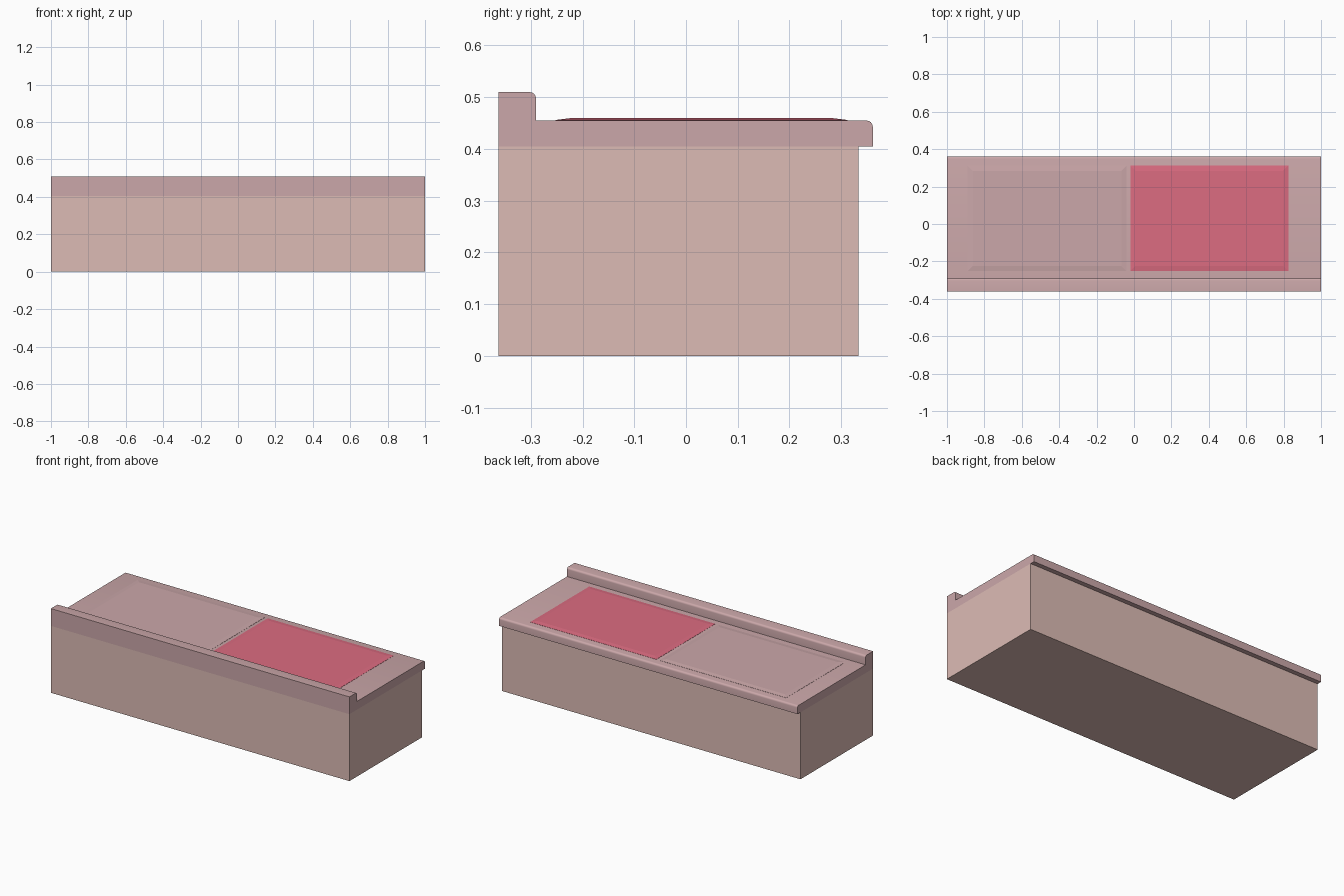
import bpy, bmesh, math

if "Cube" in bpy.data.objects:
    bpy.data.objects.remove(bpy.data.objects["Cube"])


def material(name, rgb):
    m = bpy.data.materials.new(name)
    m.diffuse_color = (*rgb, 1)
    m.use_nodes = True
    m.node_tree.nodes["Principled BSDF"].inputs["Base Color"].default_value = m.diffuse_color
    return m


def finish(bm, name, mat, smooth=False):
    bmesh.ops.recalc_face_normals(bm, faces=bm.faces)
    me = bpy.data.meshes.new(name)
    bm.to_mesh(me)
    bm.free()
    ob = bpy.data.objects.new(name, me)
    bpy.context.collection.objects.link(ob)
    me.materials.append(mat)
    if smooth:
        bpy.ops.object.select_all(action='DESELECT')
        ob.select_set(True)
        bpy.context.view_layer.objects.active = ob
        bpy.ops.object.shade_smooth_by_angle(angle=math.radians(35))
    return ob


def extrude_x(name, profile, mat, smooth=False):
    """Extrude a closed (y, z) profile from x = -1 to x = 1."""
    bm = bmesh.new()
    face = bm.faces.new([bm.verts.new((-1, y, z)) for y, z in profile])
    ext = bmesh.ops.extrude_face_region(bm, geom=[face], use_keep_orig=True)
    for v in ext['geom']:
        if isinstance(v, bmesh.types.BMVert):
            v.co.x = 1
    return finish(bm, name, mat, smooth)


def corner(y, z, r, steps=4):
    """Rounded upper +y corner, listed from the side to the top."""
    arc = [math.pi / 2 * i / steps for i in range(steps + 1)]
    return [(y - r + r * math.cos(a), z - r + r * math.sin(a)) for a in arc]


def raised_panel(name, x0, x1, mat):
    """Shallow panel with sloping borders, sitting on the worktop."""
    y0, y1, inset = -0.252, 0.312, 0.028
    bm = bmesh.new()
    rings = []
    for z, d in ((0.4545, 0), (0.456, 0), (0.4595, inset)):
        rings.append([bm.verts.new(p) for p in (
            (x0 + d, y0 + d, z), (x1 - d, y0 + d, z),
            (x1 - d, y1 - d, z), (x0 + d, y1 - d, z))])
    for a, b in zip(rings, rings[1:]):
        for i in range(4):
            j = (i + 1) % 4
            bm.faces.new((a[i], a[j], b[j], b[i]))
    bm.faces.new(rings[0])
    bm.faces.new(rings[-1])
    return finish(bm, name, mat)


body_mat = material("body_beige", (0.72, 0.50, 0.46))
top_mat = material("worktop_mauve", (0.60, 0.39, 0.40))
red_mat = material("panel_red", (0.72, 0.15, 0.22))

# Cabinet body
extrude_x("cabinet_body",
          [(-0.362, 0), (0.333, 0), (0.333, 0.405), (-0.362, 0.405)], body_mat)

# Worktop with overhanging rounded edge and raised lip
extrude_x("worktop",
          [(-0.362, 0.405), (0.361, 0.405)] + corner(0.361, 0.455, 0.012)
          + [(-0.29, 0.455)] + corner(-0.29, 0.51, 0.012) + [(-0.362, 0.51)],
          top_mat, True)

# Panels on the worktop
raised_panel("plain_panel", -0.89, -0.04, top_mat)
raised_panel("red_panel", -0.02, 0.825, red_mat)
